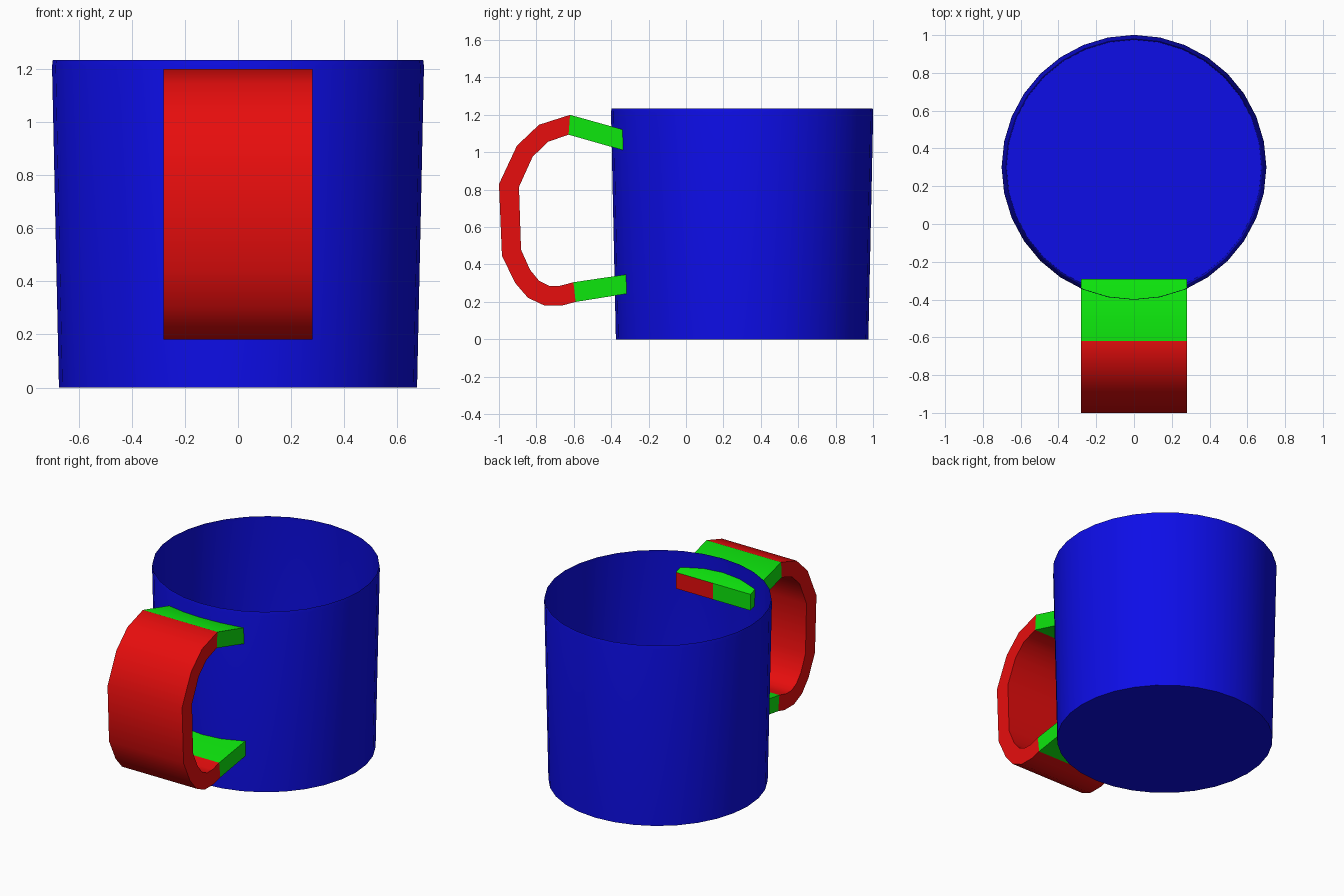
import bpy, bmesh, math

if "Cube" in bpy.data.objects:
    bpy.data.objects.remove(bpy.data.objects["Cube"])

def material(name, rgb):
    m = bpy.data.materials.new(name)
    m.diffuse_color = (*rgb, 1)
    m.use_nodes = True
    m.node_tree.nodes["Principled BSDF"].inputs["Base Color"].default_value = m.diffuse_color
    return m

BLUE = material("blue", (0.004, 0.004, 0.8))
RED = material("red", (0.8, 0.004, 0.004))
GREEN = material("green", (0.004, 0.8, 0.004))

def finish(bm, name, mats, angle):
    me = bpy.data.meshes.new(name)
    bm.to_mesh(me)
    bm.free()
    for m in mats:
        me.materials.append(m)
    ob = bpy.data.objects.new(name, me)
    bpy.context.collection.objects.link(ob)
    bpy.ops.object.select_all(action='DESELECT')
    ob.select_set(True)
    bpy.context.view_layer.objects.active = ob
    bpy.ops.object.shade_smooth_by_angle(angle=math.radians(angle))
    return ob

# Cup: thin open shell with a floor and a slightly drawn-in rim
SIDES = 32
bm = bmesh.new()
rings = []
for r, z in [(0.675, 0), (0.701, 1.212), (0.698, 1.235)]:
    rings.append([bm.verts.new((r * math.sin(2 * math.pi * i / SIDES),
                                0.3 - r * math.cos(2 * math.pi * i / SIDES), z))
                  for i in range(SIDES)])
for a, b in zip(rings, rings[1:]):
    for i in range(SIDES):
        j = (i + 1) % SIDES
        bm.faces.new((a[i], a[j], b[j], b[i]))
bm.faces.new(rings[0][::-1])
finish(bm, "cup", [BLUE], 40)

# Handle: band with matching outer and inner (y, z) outlines
outer = [(-0.29, 1.108), (-0.62, 1.20), (-0.786, 1.147), (-0.904, 1.035), (-1.0, 0.83),
         (-0.984, 0.447), (-0.914, 0.302), (-0.845, 0.222), (-0.76, 0.182),
         (-0.658, 0.182), (-0.59, 0.20), (-0.29, 0.248)]
inner = [(-0.29, 0.998), (-0.628, 1.094), (-0.738, 1.056), (-0.82, 0.976), (-0.893, 0.815),
         (-0.882, 0.479), (-0.834, 0.372), (-0.786, 0.313), (-0.733, 0.286),
         (-0.674, 0.286), (-0.602, 0.305), (-0.29, 0.351)]
bm = bmesh.new()
cols = [[[bm.verts.new((x, y, z)) for y, z in line] for line in (outer, inner)]
        for x in (-0.28, 0, 0.28)]
n = len(outer)
for k in range(n - 1):
    mat = 1 if k in (0, n - 2) else 0      # green arms, red grip
    quads = []
    for L, R in zip(cols, cols[1:]):
        quads += [(L[s][k], R[s][k], R[s][k + 1], L[s][k + 1]) for s in (0, 1)]
    for c in (cols[0], cols[2]):
        quads.append((c[0][k], c[0][k + 1], c[1][k + 1], c[1][k]))
    for q in quads:
        bm.faces.new(q).material_index = mat
# End caps; one half of the upper cap is red
for k in (0, n - 1):
    for h, (L, R) in enumerate(zip(cols, cols[1:])):
        f = bm.faces.new((L[0][k], R[0][k], R[1][k], L[1][k]))
        f.material_index = 0 if (k == 0 and h == 1) else 1
bmesh.ops.recalc_face_normals(bm, faces=bm.faces)
finish(bm, "handle", [RED, GREEN], 45)
